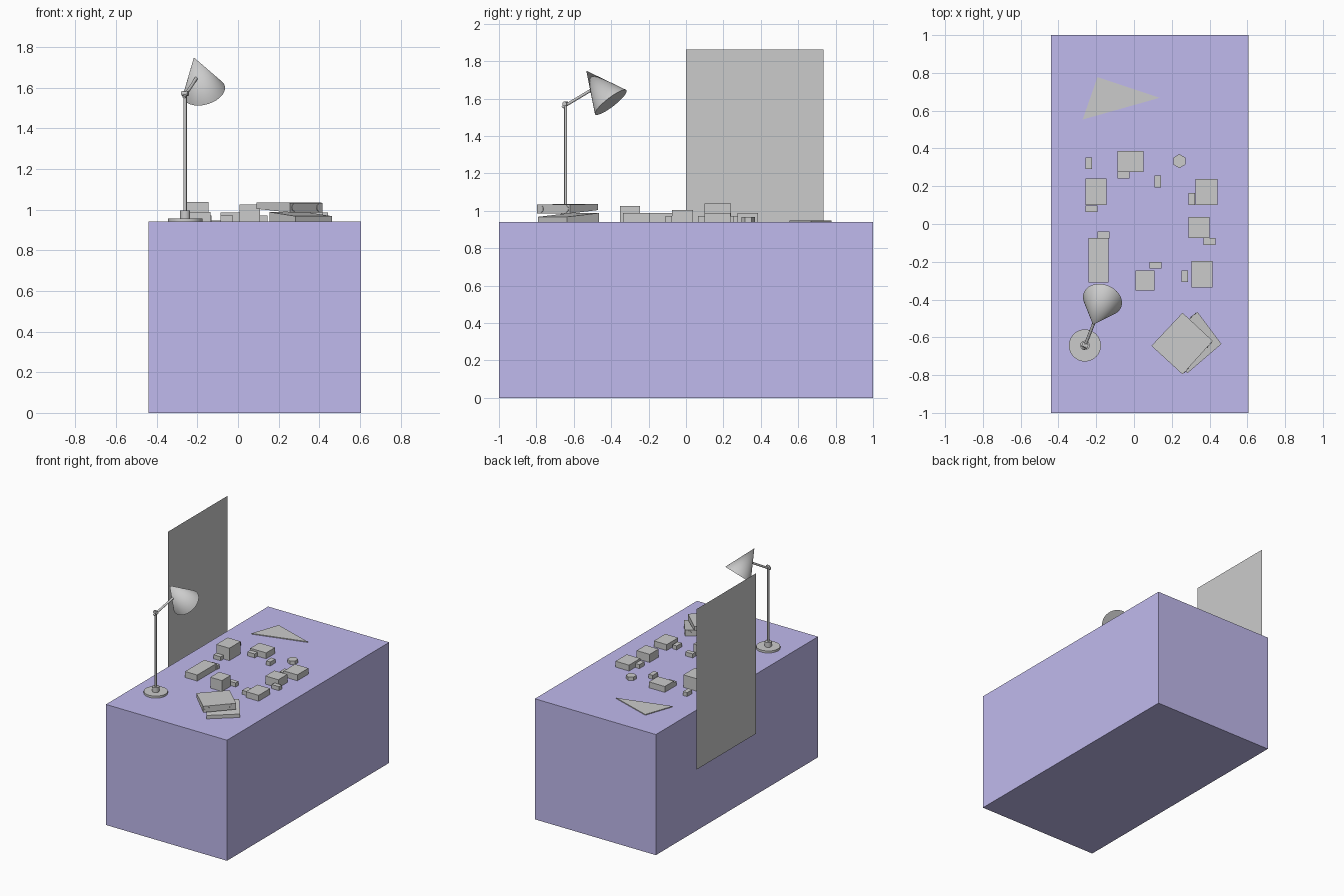
import bpy, bmesh, math
from mathutils import Vector

if "Cube" in bpy.data.objects:
    bpy.data.objects.remove(bpy.data.objects["Cube"])

TOP = 0.941  # desk surface height


def make(name, bm, smooth=False):
    bmesh.ops.recalc_face_normals(bm, faces=bm.faces)
    me = bpy.data.meshes.new(name)
    bm.to_mesh(me)
    bm.free()
    ob = bpy.data.objects.new(name, me)
    bpy.context.collection.objects.link(ob)
    if smooth:
        bpy.ops.object.select_all(action='DESELECT')
        ob.select_set(True)
        bpy.context.view_layer.objects.active = ob
        bpy.ops.object.shade_smooth_by_angle(angle=math.radians(40))
    return ob


def prism(name, pts, bottoms, tops):
    """Solid over a plan outline, with a bottom and top height per corner."""
    bm = bmesh.new()
    lo = [bm.verts.new((x, y, z)) for (x, y), z in zip(pts, bottoms)]
    hi = [bm.verts.new((x, y, z)) for (x, y), z in zip(pts, tops)]
    bm.faces.new(lo)
    bm.faces.new(hi)
    n = len(pts)
    for i in range(n):
        j = (i + 1) % n
        bm.faces.new((lo[i], lo[j], hi[j], hi[i]))
    return make(name, bm)


def box(name, x0, x1, y0, y1, z0, z1):
    pts = [(x0, y0), (x1, y0), (x1, y1), (x0, y1)]
    return prism(name, pts, [z0] * 4, [z1] * 4)


def rod(name, a, b, r1, r2=None, sides=32):
    """Cylinder or cone running from a to b."""
    a, b = Vector(a), Vector(b)
    d = b - a
    bm = bmesh.new()
    bmesh.ops.create_cone(bm, cap_ends=True, segments=sides, radius1=r1,
                          radius2=r1 if r2 is None else r2, depth=d.length)
    bm.transform(d.to_track_quat('Z', 'Y').to_matrix().to_4x4())
    bmesh.ops.translate(bm, verts=bm.verts, vec=(a + b) / 2)
    return make(name, bm, smooth=sides > 8)


# Desk block
desk = box("desk", -0.44, 0.605, -1, 1, 0, TOP)
mat = bpy.data.materials.new("desk_purple")
mat.diffuse_color = (0.53, 0.49, 0.85, 1)
mat.use_nodes = True
mat.node_tree.nodes["Principled BSDF"].inputs["Base Color"].default_value = mat.diffuse_color
desk.data.materials.append(mat)

# Thin upright panel standing off the left side
bm = bmesh.new()
bm.faces.new([bm.verts.new((-0.605, y, z)) for y, z in
              ((0.735, 0.61), (0, 0.61), (0, 1.862), (0.735, 1.862))])
make("panel", bm)

# Model buildings: x0, x1, y0, y1, top
buildings = [
    (-0.257, -0.145, 0.10, 0.24, 1.038),
    (-0.087, 0.050, 0.275, 0.386, 0.987),
    (0.325, 0.442, 0.10, 0.238, 0.987),
    (0.288, 0.400, -0.074, 0.037, 1.004),
    (0.304, 0.415, -0.337, -0.196, 0.987),
    (0.008, 0.108, -0.353, -0.245, 1.026),
    (-0.240, -0.135, -0.31, -0.074, 0.988),
]
for i, (x0, x1, y0, y1, z) in enumerate(buildings):
    box(f"building_{i + 1}", x0, x1, y0, y1, TOP, z)

# Small annexes beside them: x, y of low corner, long axis
annexes = [(-0.257, 0.063, 'x'), (-0.257, 0.29, 'y'), (-0.087, 0.24, 'x'),
           (0.108, 0.193, 'y'), (0.288, 0.10, 'y'), (0.368, -0.11, 'x'),
           (0.252, -0.308, 'y'), (0.082, -0.235, 'x'), (-0.193, -0.076, 'x')]
for i, (x, y, axis) in enumerate(annexes):
    w, d = (0.063, 0.035) if axis == 'x' else (0.035, 0.063)
    box(f"annex_{i + 1}", x, x + w, y, y + d, TOP, 0.972)

# Six-sided tower
rod("hexagon_tower", (0.24, 0.333, TOP), (0.24, 0.333, 0.968), 0.037, sides=6)

# Drawing triangle
prism("set_square", [(-0.193, 0.778), (-0.272, 0.553), (0.135, 0.668)],
      [TOP] * 3, [0.947] * 3)


# Wedge binders with finger rings on the thick spine
def binder(name, pts, bottoms, tops):
    prism(name, pts, bottoms, tops)   # first two corners form the spine
    a, b = Vector((*pts[0], 0)), Vector((*pts[1], 0))
    out = (a - Vector((*pts[3], 0))).normalized()
    mid = (bottoms[0] + tops[0]) / 2
    for k, t in enumerate((0.12, 0.88)):
        p = a.lerp(b, t) + Vector((0, 0, mid))
        rod(f"{name}_ring_{k + 1}", p - out * 0.01, p + out * 0.003, 0.018,
            sides=16)


binder("lower_binder",
       [(0.336, -0.466), (0.156, -0.62), (0.283, -0.79), (0.463, -0.635)],
       [TOP] * 4, [0.988, 0.988, 0.968, 0.968])
binder("upper_binder",
       [(0.257, -0.796), (0.417, -0.619), (0.257, -0.47), (0.092, -0.645)],
       [0.986, 0.986, 1.004, 1.004], [1.034, 1.034, 1.036, 1.036])

# Desk lamp
LX, LY = -0.26, -0.643
rod("lamp_base", (LX, LY, TOP), (LX, LY, 0.957), 0.085)
rod("lamp_collar", (LX, LY, 0.955), (LX, LY, 0.995), 0.025)
rod("lamp_pole", (LX, LY, 0.99), (LX, LY, 1.585), 0.008, sides=16)
rod("lamp_pivot", (LX - 0.015, LY + 0.007, 1.572),
    (LX + 0.015, LY - 0.007, 1.572), 0.012, sides=16)
rod("lamp_arm", (-0.266, -0.66, 1.554), (-0.203, -0.50, 1.65), 0.008, sides=16)
rod("lamp_shade", (-0.167, -0.402, 1.58), (-0.217, -0.533, 1.749),
    0.106, 0.0, sides=48)
